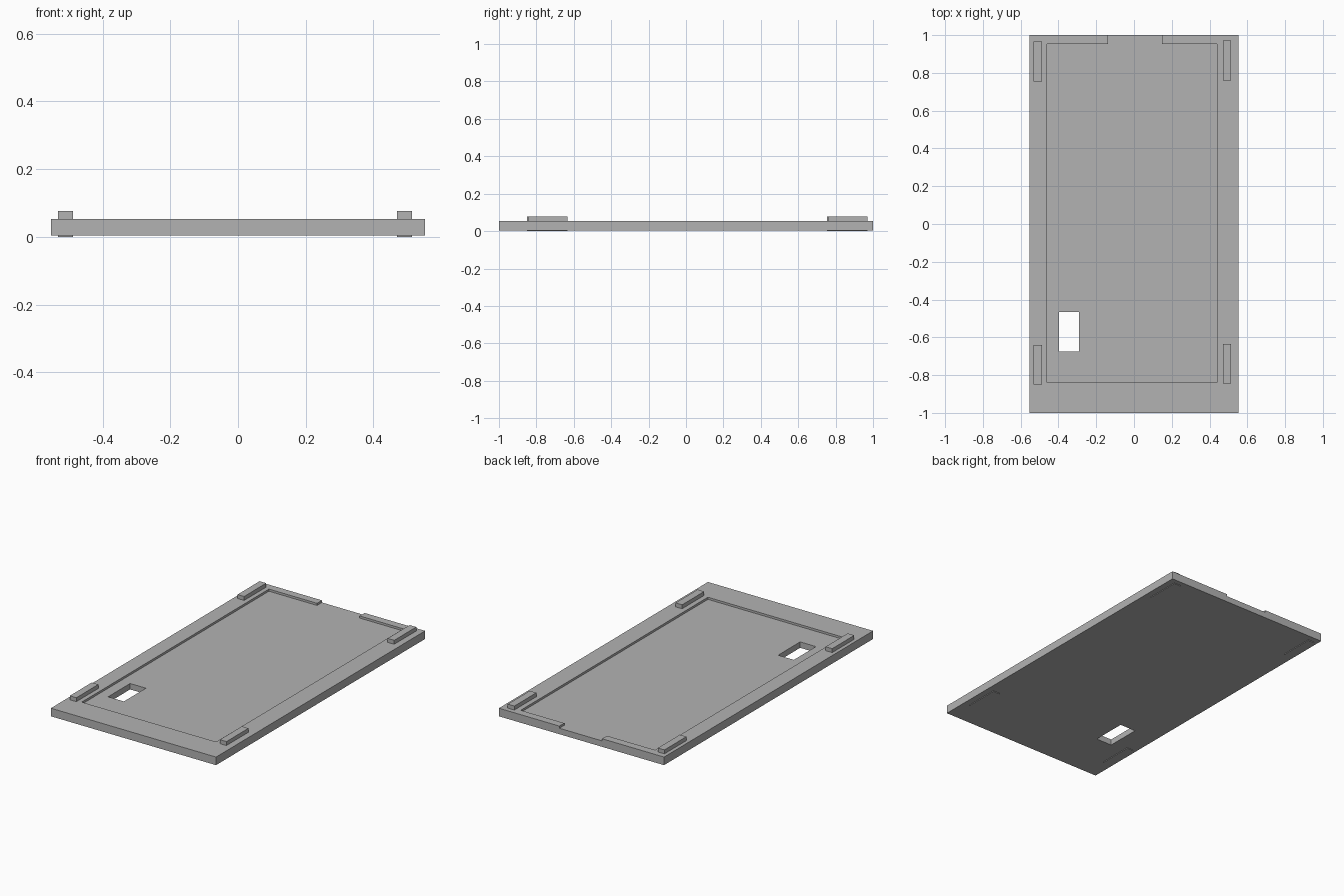
import bpy
import bmesh

if "Cube" in bpy.data.objects:
    bpy.data.objects.remove(bpy.data.objects["Cube"], do_unlink=True)

grey = bpy.data.materials.new("plain_grey")
grey.use_nodes = True
colour = (0.45, 0.45, 0.45, 1)
grey.diffuse_color = colour
grey.node_tree.nodes["Principled BSDF"].inputs["Base Color"].default_value = colour

BOTTOM, TOP, FLOOR, CLIP_TOP = 0.004, 0.053, 0.04, 0.077


def prism(name, outline, z0, z1):
    """Extrude a flat outline from z0 up to z1."""
    bm = bmesh.new()
    face = bm.faces.new([bm.verts.new((x, y, z0)) for x, y in outline])
    moved = bmesh.ops.extrude_face_region(bm, geom=[face])["geom"]
    verts = [g for g in moved if isinstance(g, bmesh.types.BMVert)]
    bmesh.ops.translate(bm, verts=verts, vec=(0, 0, z1 - z0))
    bmesh.ops.recalc_face_normals(bm, faces=bm.faces)
    mesh = bpy.data.meshes.new(name)
    bm.to_mesh(mesh)
    bm.free()
    mesh.materials.append(grey)
    obj = bpy.data.objects.new(name, mesh)
    bpy.context.collection.objects.link(obj)
    return obj


def box(name, x0, x1, y0, y1, z0, z1):
    return prism(name, [(x0, y0), (x1, y0), (x1, y1), (x0, y1)], z0, z1)


def cut(target, cutter):
    cutter.hide_render = True
    mod = target.modifiers.new(cutter.name, 'BOOLEAN')
    mod.operation, mod.solver, mod.object = 'DIFFERENCE', 'EXACT', cutter
    bpy.context.view_layer.objects.active = target
    bpy.ops.object.modifier_apply(modifier=mod.name)
    bpy.data.objects.remove(cutter, do_unlink=True)


# Base plate
plate = box("base_plate", -0.553, 0.553, -1, 1, BOTTOM, TOP)

# Shallow recess, open through a gap in the back rim
recess = [(-0.46, -0.838), (0.44, -0.838), (0.44, 0.953), (0.148, 0.953),
          (0.148, 1.1), (-0.138, 1.1), (-0.138, 0.953), (-0.46, 0.953)]
cut(plate, prism("recess_cutter", recess, FLOOR, 0.2))

# Rectangular window through the floor
cut(plate, box("window_cutter", -0.397, -0.291, -0.676, -0.465, -0.1, 0.2))

# Corner clips, running through the plate and just below it
for side, x, shift in (("right", -0.531, 0), ("left", 0.47, 0.006)):
    for end, y in (("front", -0.851), ("back", 0.754)):
        box(f"{end}_{side}_clip", x, x + 0.044, y + shift, y + shift + 0.211, 0, CLIP_TOP)
